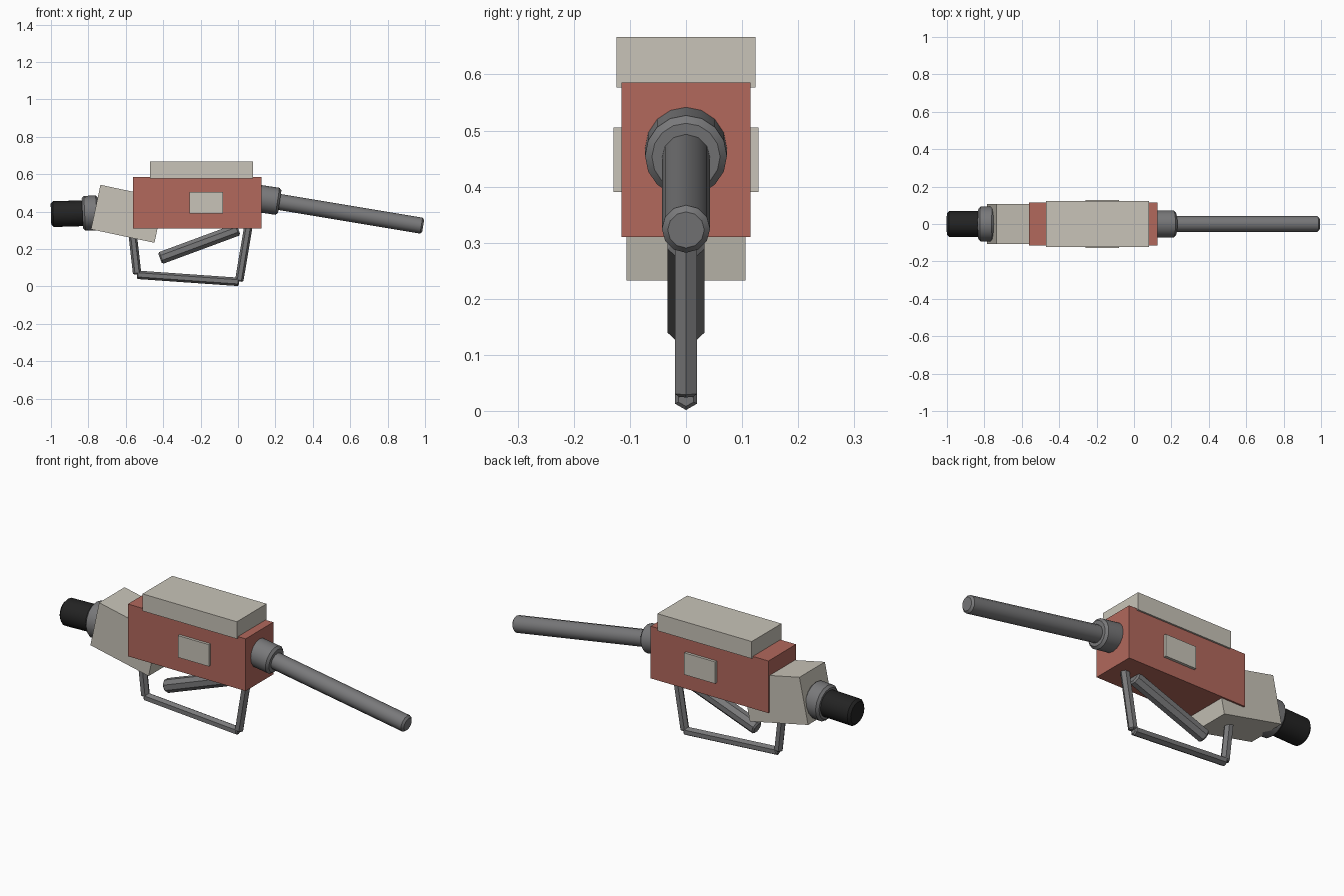
import bpy, bmesh, math
from mathutils import Vector, Matrix

cube = bpy.data.objects.get("Cube")
if cube:
    bpy.data.objects.remove(cube, do_unlink=True)


def material(name, rgb):
    m = bpy.data.materials.new(name)
    m.use_nodes = True
    m.diffuse_color = (*rgb, 1)
    m.node_tree.nodes["Principled BSDF"].inputs["Base Color"].default_value = (*rgb, 1)
    return m


RED = material("brick_red", (0.445, 0.138, 0.107))
BEIGE = material("warm_beige", (0.58, 0.55, 0.48))
STEEL = material("steel_grey", (0.19, 0.19, 0.195))
BLACK = material("rubber_black", (0.017, 0.017, 0.017))


def finish(name, bm, mat, matrix):
    mesh = bpy.data.meshes.new(name)
    bm.to_mesh(mesh)
    bm.free()
    mesh.materials.append(mat)
    obj = bpy.data.objects.new(name, mesh)
    bpy.context.collection.objects.link(obj)
    obj.matrix_world = matrix
    return obj


def box(name, center, size, mat, tilt=0):
    """Box of full size, tilted about the y axis by degrees."""
    bm = bmesh.new()
    bmesh.ops.create_cube(bm, size=1)
    bmesh.ops.scale(bm, vec=size, verts=bm.verts)
    turn = Matrix.Rotation(math.radians(tilt), 4, 'Y')
    return finish(name, bm, mat, Matrix.Translation(center) @ turn)


def rod(name, start, end, radius, sides, bevel, mat, turn=0, smooth=False):
    """Prism between two (x, z) points with chamfered ends."""
    a, b = Vector((start[0], 0, start[1])), Vector((end[0], 0, end[1]))
    axis = b - a
    bm = bmesh.new()
    bmesh.ops.create_cone(bm, cap_ends=True, segments=sides, radius1=radius,
                          radius2=radius, depth=axis.length)
    bmesh.ops.rotate(bm, matrix=Matrix.Rotation(turn, 3, 'Z'), verts=bm.verts)
    rims = [e for e in bm.edges if e.verts[0].co.z * e.verts[1].co.z > 0]
    bmesh.ops.bevel(bm, geom=rims, offset=bevel, segments=1, affect='EDGES')
    pose = Matrix.Translation((a + b) / 2) @ axis.to_track_quat('Z', 'Y').to_matrix().to_4x4()
    obj = finish(name, bm, mat, pose)
    if smooth:
        bpy.ops.object.select_all(action='DESELECT')
        obj.select_set(True)
        bpy.context.view_layer.objects.active = obj
        bpy.ops.object.shade_smooth_by_angle(angle=math.radians(32))
    return obj


# Housing, top cover and rear block
box("body", (-0.218, 0, 0.448), (0.686, 0.23, 0.275), RED)
box("top_cover", (-0.195, 0, 0.622), (0.55, 0.248, 0.09), BEIGE)
box("rear_block", (-0.591, 0, 0.388), (0.347, 0.212, 0.243), BEIGE, tilt=12)

# Small plates on both sides
for side, sign in (("left", 1), ("right", -1)):
    box(side + "_plate", (-0.17, sign * 0.119, 0.448), (0.18, 0.02, 0.115), BEIGE)

# Rear collar and grip
rod("rear_collar", (-0.832, 0.39), (-0.745, 0.394), 0.093, 16, 0.012, STEEL, smooth=True)
rod("rear_grip", (-1.0, 0.386), (-0.8, 0.392), 0.069, 16, 0.012, BLACK, smooth=True)

# Front collar and long shaft
rod("front_collar", (0.09, 0.473), (0.223, 0.453), 0.073, 16, 0.012, STEEL, smooth=True)
rod("shaft", (0.15, 0.463), (0.99, 0.323), 0.043, 12, 0.01, STEEL, smooth=True)

# Slanted lever under the body
rod("lever", (-0.417, 0.15), (0.002, 0.305), 0.0357, 8, 0.008, STEEL, turn=math.pi / 8)

# Hexagonal guard frame
for part, start, end in (
    ("guard_rear", (-0.568, 0.32), (-0.539, 0.065)),
    ("guard_bottom", (-0.54, 0.062), (0.005, 0.024)),
    ("guard_front", (0.006, 0.027), (0.057, 0.33)),
):
    rod(part, start, end, 0.0225, 6, 0.006, STEEL)
